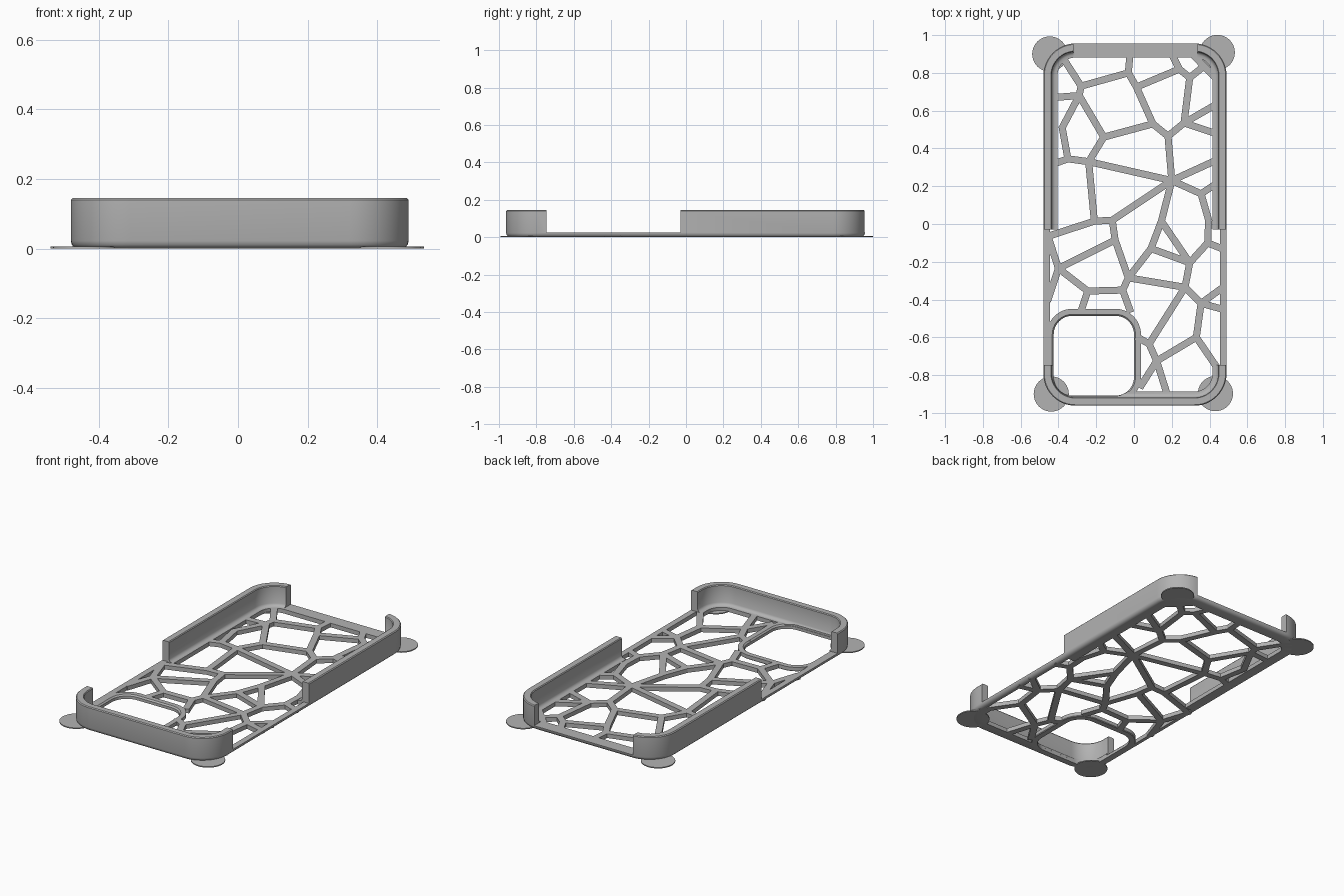
import bpy, bmesh, math
from mathutils import Vector

if "Cube" in bpy.data.objects:
    bpy.data.objects.remove(bpy.data.objects["Cube"])

grey = bpy.data.materials.new("warm_grey")
grey.diffuse_color = (0.45, 0.45, 0.45, 1)
grey.use_nodes = True
grey.node_tree.nodes["Principled BSDF"].inputs["Base Color"].default_value = grey.diffuse_color

X0, X1, Y0, Y1 = -0.48, 0.49, -0.962, 0.956   # outer outline
FLOOR, TOP, BAR = 0.025, 0.145, 0.037


def finish(name, bm, smooth=True):
    bmesh.ops.recalc_face_normals(bm, faces=bm.faces)
    me = bpy.data.meshes.new(name)
    bm.to_mesh(me)
    bm.free()
    me.materials.append(grey)
    ob = bpy.data.objects.new(name, me)
    bpy.context.collection.objects.link(ob)
    if smooth:
        shade(ob)
    return ob


def activate(ob):
    bpy.ops.object.select_all(action='DESELECT')
    ob.select_set(True)
    bpy.context.view_layer.objects.active = ob


def shade(ob):
    activate(ob)
    bpy.ops.object.shade_smooth_by_angle(angle=math.radians(35))


def outline(x0, x1, y0, y1, r, n=12):
    pts = []
    corners = [(x1 - r, y1 - r), (x0 + r, y1 - r), (x0 + r, y0 + r), (x1 - r, y0 + r)]
    for k, (cx, cy) in enumerate(corners):
        for i in range(n + 1):
            a = math.pi / 2 * (k + i / n)
            pts.append((cx + r * math.cos(a), cy + r * math.sin(a)))
    return pts


def ring(box, r, profile):
    """Sweep a closed (inset, z) profile around a rounded rectangle."""
    bm = bmesh.new()
    x0, x1, y0, y1 = box
    loops = [[bm.verts.new((x, y, z)) for x, y in
              outline(x0 + d, x1 - d, y0 + d, y1 - d, r - d)] for d, z in profile]
    for a, b in zip(loops, loops[1:] + loops[:1]):
        for i in range(len(a)):
            j = (i + 1) % len(a)
            bm.faces.new((a[i], a[j], b[j], b[i]))
    return bm


def prism(bm, pts, z0, z1):
    lo = [bm.verts.new((x, y, z0)) for x, y in pts]
    hi = [bm.verts.new((x, y, z1)) for x, y in pts]
    bm.faces.new(lo[::-1])
    bm.faces.new(hi)
    for i in range(len(pts)):
        j = (i + 1) % len(pts)
        bm.faces.new((lo[i], lo[j], hi[j], hi[i]))


def cut(ob, pts, z0, z1):
    bm = bmesh.new()
    prism(bm, pts, z0, z1)
    cutter = finish("cutter", bm, False)
    cutter.hide_render = True
    mod = ob.modifiers.new("cut", 'BOOLEAN')
    mod.operation, mod.solver, mod.object = 'DIFFERENCE', 'EXACT', cutter
    activate(ob)
    bpy.ops.object.modifier_apply(modifier=mod.name)
    bpy.data.objects.remove(cutter)


def rect(x0, x1, y0, y1):
    return [(x0, y0), (x1, y0), (x1, y1), (x0, y1)]


# Rim: rounded lower edge, upright wall and a floor ledge
rim = finish("rim", ring((X0, X1, Y0, Y1), 0.17, [
    (0.022, 0), (0.011, 0.003), (0.003, 0.011), (0, 0.022), (0, TOP - 0.005), (0.005, TOP),
    (0.04, TOP), (0.044, TOP - 0.005), (0.044, 0.04), (0.05, 0.03), (0.06, FLOOR),
    (0.075, FLOOR), (0.075, 0)]), False)
camera_hole = (-0.425, 0.003, -0.91, -0.487)
cut(rim, rect(-0.6, 0.6, -0.747, -0.03), FLOOR, 0.3)        # side openings
cut(rim, rect(-0.32, 0.335, 0.8, 1.1), FLOOR, 0.3)          # back opening
cut(rim, rect(-0.445, 0.455, -0.747, -0.03), -0.1, 0.1)     # slimmer floor edge there
cut(rim, outline(*camera_hole, 0.1), -0.1, FLOOR + 0.02)    # camera window
shade(rim)

# Camera window frame
finish("camera_frame", ring((-0.462, 0.037, -0.946, -0.449), 0.136, [
    (0.004, 0), (0, 0.004), (0, FLOOR), (0.029, FLOOR), (0.037, FLOOR - 0.008), (0.037, 0)]))

# Web of bars across the back: junctions, then chains through them
nodes = [
    (-.02, .915), (-.03, .80), (-.28, .73), (-.37, .87), (-.29, .68),
    (-.42, .67), (-.38, .51), (-.16, .46), (-.35, .345), (-.42, .32),
    (-.24, .33), (.10, .53), (.013, .725), (.18, .465), (.24, .82),
    (.20, .90), (.295, .775), (.37, .835), (.31, .90), (.43, .775),
    (.265, .535), (.43, .63), (.43, .48), (.20, .23), (.43, .335),
    (.355, .16), (.43, .21), (.145, .015), (-.115, .02), (-.21, .015),
    (-.455, -.065), (-.10, -.085), (-.40, -.235), (-.455, -.40), (-.245, -.355),
    (-.28, -.46), (-.06, -.35), (-.02, -.46), (-.03, -.285), (.09, -.13),
    (.27, -.335), (.295, -.205), (.39, -.10), (.465, -.13), (.355, -.42),
    (.465, -.34), (.465, -.45), (.33, -.60), (.46, -.79), (.08, -.635),
    (.02, -.60), (.12, -.725), (.035, -.86), (.175, -.90), (.395, .02)]
chains = [
    (0, 1, 2, 3), (2, 4, 5), (4, 6, 8, 9), (4, 7, 10, 8), (7, 11, 12, 1),
    (12, 14, 15), (14, 16, 17, 18), (17, 19), (16, 20, 21), (20, 22),
    (11, 13, 20), (13, 23, 24), (10, 23, 25, 26), (25, 54, 42), (10, 29, 28, 23),
    (30, 29), (28, 31, 38, 36, 34, 32, 30), (31, 32, 33), (34, 35), (36, 37),
    (23, 27, 39, 38, 40, 41, 39), (27, 41, 42, 43), (40, 44, 45), (44, 46),
    (44, 47, 48), (47, 51, 49, 40), (49, 50), (52, 51, 53)]
bm = bmesh.new()
for chain in chains:
    for i, j in zip(chain, chain[1:]):
        a, b = Vector(nodes[i]), Vector(nodes[j])
        d = (b - a).normalized()
        n = Vector((-d.y, d.x)) * BAR / 2
        e = d * BAR * 0.25
        prism(bm, [a - e - n, b + e - n, b + e + n, a - e + n], 0, FLOOR)
finish("back_web", bm, False)

# Thin round pads under the corners
for name, x, y in [("back_left", -0.446, 0.9), ("back_right", 0.441, 0.908),
                   ("front_left", -0.438, -0.9), ("front_right", 0.431, -0.898)]:
    bm = bmesh.new()
    prism(bm, [(x + 0.093 * math.cos(math.tau * i / 40), y + 0.093 * math.sin(math.tau * i / 40))
               for i in range(40)], 0, 0.006)
    finish("corner_pad_" + name, bm)
